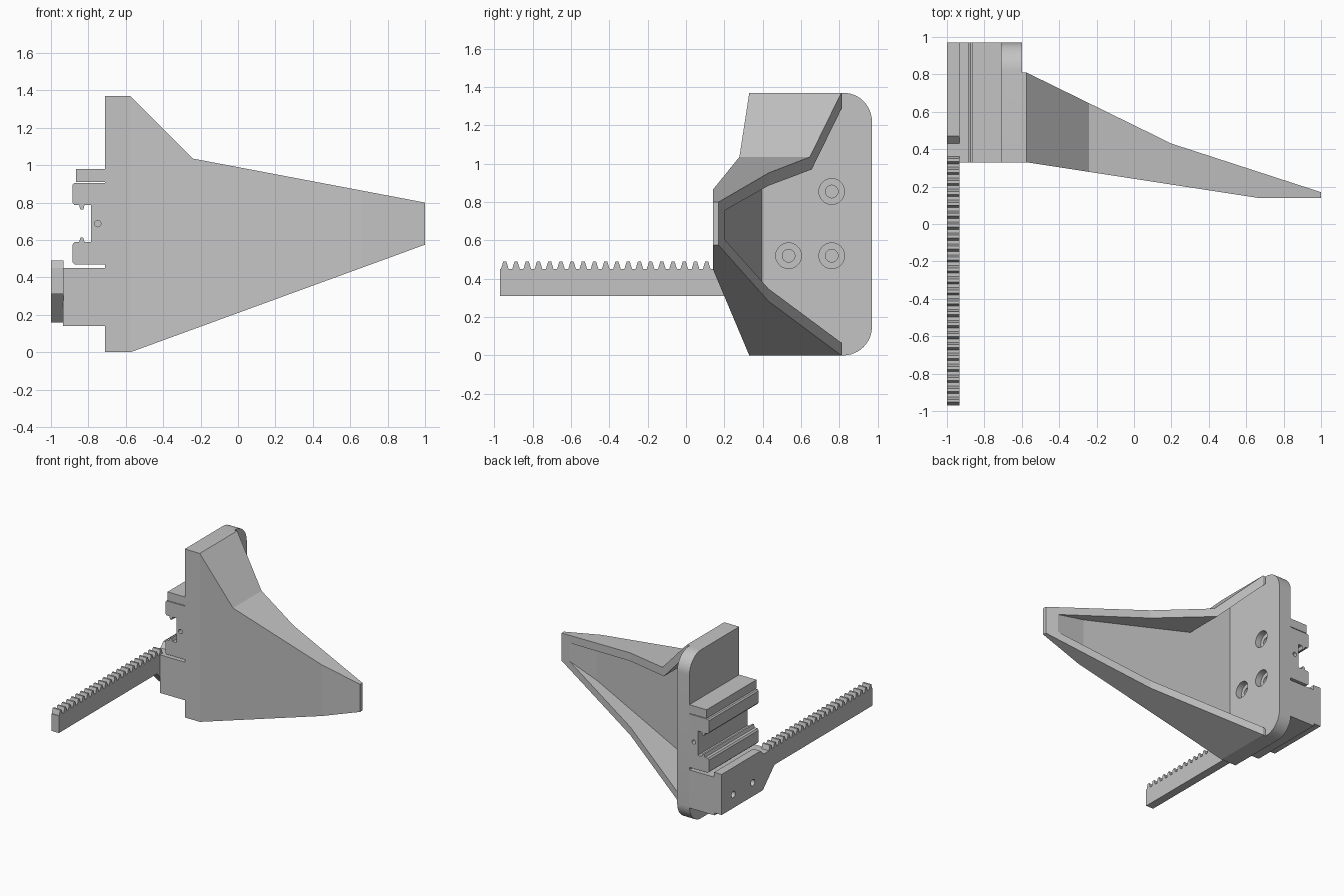
import bpy, bmesh, math
from mathutils import Vector

cube = bpy.data.objects.get("Cube")
if cube:
    bpy.data.objects.remove(cube, do_unlink=True)

grey = bpy.data.materials.new("plain grey")
grey.use_nodes = True
COLOR = (0.55, 0.55, 0.55, 1)
grey.diffuse_color = COLOR
grey.node_tree.nodes["Principled BSDF"].inputs["Base Color"].default_value = COLOR


def finish(name, bm):
    bmesh.ops.recalc_face_normals(bm, faces=bm.faces)
    mesh = bpy.data.meshes.new(name)
    bm.to_mesh(mesh)
    bm.free()
    mesh.materials.append(grey)
    ob = bpy.data.objects.new(name, mesh)
    bpy.context.collection.objects.link(ob)
    return ob


def prism(name, points, axis, a, b):
    """Extrude a profile: axis x takes (y, z) points, axis y takes (x, z)."""
    def place(p, t):
        return (t, p[0], p[1]) if axis == "x" else (p[0], t, p[1])
    bm = bmesh.new()
    face = bm.faces.new([bm.verts.new(place(p, a)) for p in points])
    out = bmesh.ops.extrude_face_region(bm, geom=[face])
    shift = Vector(place((0, 0), b - a))
    for v in out["geom"]:
        if isinstance(v, bmesh.types.BMVert):
            v.co += shift
    return finish(name, bm)


def box(name, x, y, z):
    rect = [(y[0], z[0]), (y[1], z[0]), (y[1], z[1]), (y[0], z[1])]
    return prism(name, rect, "x", *x)


def arc(cx, cy, r, start, end, n):
    return [(cx + r * math.cos(math.radians(start + (end - start) * i / n)),
             cy + r * math.sin(math.radians(start + (end - start) * i / n)))
            for i in range(n + 1)]


def circle(cx, cy, r):
    return arc(cx, cy, r, 0, 345, 23)


def interp(line, x):
    for (x0, v0), (x1, v1) in zip(line, line[1:]):
        if x <= x1:
            return v0 + (v1 - v0) * (x - x0) / (x1 - x0)
    return line[-1][1]


def loft(name, stations, y_front, y_back, z_low, z_high):
    """Rectangular sections along x, sized by four polylines."""
    bm = bmesh.new()
    rings = []
    for x in stations:
        f, b, lo, hi = (interp(l, x) for l in (y_front, y_back, z_low, z_high))
        rings.append([bm.verts.new((x, y, z))
                      for y, z in ((f, lo), (b, lo), (b, hi), (f, hi))])
    for r, s in zip(rings, rings[1:]):
        for i in range(4):
            j = (i + 1) % 4
            bm.faces.new((r[i], r[j], s[j], s[i]))
    bm.faces.new(rings[0])
    bm.faces.new(rings[-1])
    return finish(name, bm)


def cut(ob, cutters):
    for c in cutters:
        c.hide_render = True
        mod = ob.modifiers.new("cut", "BOOLEAN")
        mod.operation = "DIFFERENCE"
        mod.solver = "EXACT"
        mod.object = c
    graph = bpy.context.evaluated_depsgraph_get()
    mesh = bpy.data.meshes.new_from_object(ob.evaluated_get(graph))
    ob.modifiers.clear()
    ob.data = mesh
    for c in cutters:
        bpy.data.objects.remove(c, do_unlink=True)


def smooth(ob):
    bpy.ops.object.select_all(action="DESELECT")
    ob.select_set(True)
    bpy.context.view_layer.objects.active = ob
    bpy.ops.object.shade_smooth_by_angle(angle=math.radians(25))


# Tapered wing: solid shell hollowed from behind, leaving a rim
wing = loft("wing_shell", (-0.6, -0.575, -0.24, 0.2, 0.66, 1),
            [(-0.6, 0.33), (-0.575, 0.33), (0.66, 0.14), (1, 0.14)],
            [(-0.6, 0.81), (-0.575, 0.81), (0.2, 0.43), (1, 0.17)],
            [(-0.6, 0), (-0.575, 0), (1, 0.575)],
            [(-0.6, 1.37), (-0.575, 1.37), (-0.24, 1.035), (1, 0.8)])
pocket = loft("wing_pocket", (-0.62, -0.26, 0.66, 0.98),
              [(-0.62, 0.4), (0.66, 0.2), (1, 0.2)],
              [(-0.62, 1.2), (1, 1.2)],
              [(-0.62, 0.05), (1, 0.64)],
              [(-0.62, 1.33), (-0.26, 0.97), (1, 0.738)])
cut(wing, [pocket])

# Side plate with rounded rear corners and counterbored screw holes
R = 0.15
profile = ([(0.33, 0)] + arc(0.97 - R, R, R, -90, 0, 12)
           + arc(0.97 - R, 1.37 - R, R, 0, 90, 12) + [(0.33, 1.37)])
plate = prism("side_plate", profile, "x", -0.71, -0.6)
holes = []
for y, z in ((0.76, 0.855), (0.535, 0.52), (0.76, 0.52)):
    holes.append(prism("counterbore", circle(y, z, 0.067), "x", -0.65, -0.58))
    holes.append(prism("screw_hole", circle(y, z, 0.033), "x", -0.73, -0.64))
cut(plate, holes)
smooth(plate)

# Shelf above the carriage and block below it
box("upper_shelf", (-0.865, -0.71), (0.33, 0.97), (0.91, 0.98))
box("mount_block", (-0.935, -0.71), (0.33, 0.97), (0.14, 0.45))

# C-shaped carriage, mirrored about its middle height
MID = 0.6875
half = [(-0.71, 0.905), (-0.875, 0.905), (-0.885, 0.895), (-0.885, 0.8),
        (-0.875, 0.787), (-0.85, 0.787), (-0.842, 0.762), (-0.828, 0.762),
        (-0.82, 0.787), (-0.785, 0.787)]
lower = [(x, 2 * MID - z) for x, z in reversed(half)]
carriage = prism("carriage", half + lower, "y", 0.33, 0.97)
cut(carriage, [prism("end_hole", circle(-0.75, MID, 0.017), "y", 0.3, 0.4),
               prism("end_hole", circle(-0.75, MID, 0.017), "y", 0.9, 1)])

# Toothed rack widening into its mounting plate
PITCH, ROOT, TIP = 0.0585, 0.45, 0.49
outline = [(0.97, 0.49), (0.97, 0.16), (0.44, 0.16), (0.29, 0.31), (-0.97, 0.31),
           (-0.97, ROOT)]
for i in range(23):
    y = -0.945 + i * PITCH
    outline += [(y - 0.02, ROOT), (y - 0.008, TIP), (y + 0.008, TIP), (y + 0.02, ROOT)]
outline += [(0.43, ROOT), (0.47, 0.49)]
rack = prism("toothed_rack", outline, "x", -1, -0.933)
block = bpy.data.objects["mount_block"]
cut(rack, [prism("bolt_hole", circle(y, 0.27, 0.026), "x", -1.02, -0.9)
           for y in (0.57, 0.82)])
cut(block, [prism("bolt_hole", circle(y, 0.27, 0.026), "x", -1.02, -0.76)
            for y in (0.57, 0.82)])
